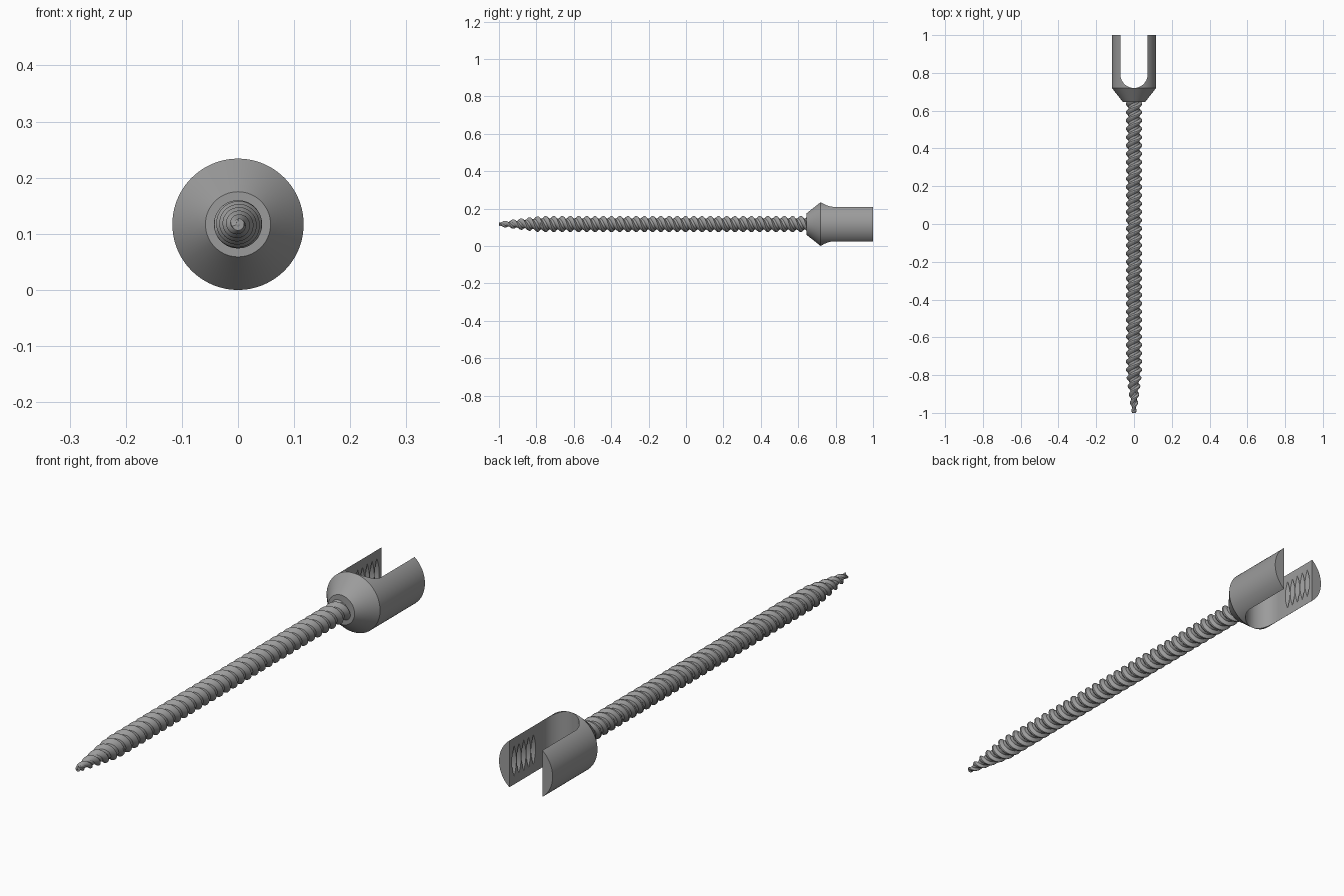
import bpy, bmesh, math
from mathutils import Matrix

cube = bpy.data.objects.get("Cube")
if cube:
    bpy.data.objects.remove(cube, do_unlink=True)

ZC = 0.117  # height of the screw axis
steel = bpy.data.materials.new("steel_grey")
steel.use_nodes = True
GREY = (0.33, 0.33, 0.33, 1)
steel.diffuse_color = GREY
steel.node_tree.nodes["Principled BSDF"].inputs["Base Color"].default_value = GREY


def finish(bm, name, helper=False):
    bmesh.ops.recalc_face_normals(bm, faces=bm.faces)
    me = bpy.data.meshes.new(name)
    bm.to_mesh(me)
    bm.free()
    ob = bpy.data.objects.new(name, me)
    bpy.context.collection.objects.link(ob)
    me.materials.append(steel)
    if helper:
        ob.hide_render = True
        ob.hide_viewport = True
    return ob


def smooth(ob, degrees):
    bpy.ops.object.select_all(action='DESELECT')
    ob.select_set(True)
    bpy.context.view_layer.objects.active = ob
    bpy.ops.object.shade_smooth_by_angle(angle=math.radians(degrees))


def revolve(profile, steps=96):
    """Closed solid turned around the y axis from (y, radius) points."""
    bm = bmesh.new()
    rings = []
    for y, r in profile:
        rings.append([bm.verts.new((r * math.cos(a), y, ZC + r * math.sin(a)))
                      for a in (2 * math.pi * i / steps for i in range(steps))])
    for lo, hi in zip(rings, rings[1:]):
        for i in range(steps):
            j = (i + 1) % steps
            bm.faces.new((lo[i], lo[j], hi[j], hi[i]))
    bm.faces.new(rings[0])
    bm.faces.new(rings[-1])
    return bm


def cut(target, cutter):
    mod = target.modifiers.new(cutter.name, 'BOOLEAN')
    mod.operation = 'DIFFERENCE'
    mod.solver = 'EXACT'
    mod.object = cutter
    bpy.context.view_layer.objects.active = target
    bpy.ops.object.modifier_apply(modifier=mod.name)
    bpy.data.objects.remove(cutter, do_unlink=True)


# Tulip head with a conical base
head = finish(revolve([(0.645, 0.058), (0.72, 0.117), (1.0, 0.117)]), "tulip_head")

# U-shaped rod slot through the head
SLOT, FLOOR = 0.072, 0.792
outline = [(SLOT, 1.1), (-SLOT, 1.1)]
for i in range(33):
    a = math.pi + math.pi * i / 32
    outline.append((SLOT * math.cos(a), FLOOR + SLOT * math.sin(a)))
bm = bmesh.new()
base = bm.faces.new([bm.verts.new((x, y, -0.1)) for x, y in outline])
up = bmesh.ops.extrude_face_region(bm, geom=[base])
bmesh.ops.translate(bm, vec=(0, 0, 0.5),
                    verts=[v for v in up["geom"] if isinstance(v, bmesh.types.BMVert)])
cut(head, finish(bm, "slot_cutter", True))

# Internal thread grooves in the two arms
START, PITCH, GROOVES = 0.835, 0.03, 5
teeth = []
for i in range(GROOVES):
    y = START + PITCH * i
    teeth += [(y, 0.07), (y + PITCH * 0.5, 0.094)]
teeth.append((START + PITCH * GROOVES, 0.07))
cut(head, finish(revolve(teeth), "groove_cutter", True))
smooth(head, 25)

# Threaded shank: two-start helix swept along the axis, tapering to a tip
LEAD, STARTS, SEG = 0.088, 2, 40
TIP, TOP, TAPER = -1.0, 0.66, 0.22
# position across one pitch, depth from root (0) to crest (1)
SECTION = [(0.0, 0.0), (0.3, 0.0), (0.6, 0.95), (0.68, 1.0), (0.76, 0.95), (1.0, 0.0)]


def shank_radius(y, depth):
    t = min(1, max(0, (y - TIP) / TAPER))
    root = 0.004 + 0.026 * t ** 0.8
    crest = 0.011 + 0.032 * t ** 0.8
    return root + (crest - root) * depth


bm = bmesh.new()
turns = math.ceil((TOP - TIP) / LEAD) + 1
for s in range(STARTS):
    previous = None
    for i in range(turns * SEG + 1):
        a = 2 * math.pi * i / SEG
        row = []
        for u, depth in SECTION:
            y = TIP - LEAD + LEAD * (i / SEG + (s + u) / STARTS)
            y = min(TOP, max(TIP, y))
            r = shank_radius(y, depth)
            row.append(bm.verts.new((r * math.sin(a), y, ZC + r * math.cos(a))))
        if previous:
            for k in range(len(row) - 1):
                bm.faces.new((previous[k], previous[k + 1], row[k + 1], row[k]))
        previous = row
bmesh.ops.remove_doubles(bm, verts=bm.verts, dist=0.0002)
bmesh.ops.dissolve_degenerate(bm, edges=bm.edges, dist=0.0001)
shank = finish(bm, "threaded_shank")
smooth(shank, 35)

# Blunt point closing the end of the shank
bm = bmesh.new()
bmesh.ops.create_uvsphere(bm, u_segments=20, v_segments=10, radius=0.009,
                          matrix=Matrix.Translation((0, TIP + 0.009, ZC)))
smooth(finish(bm, "shank_point"), 40)
